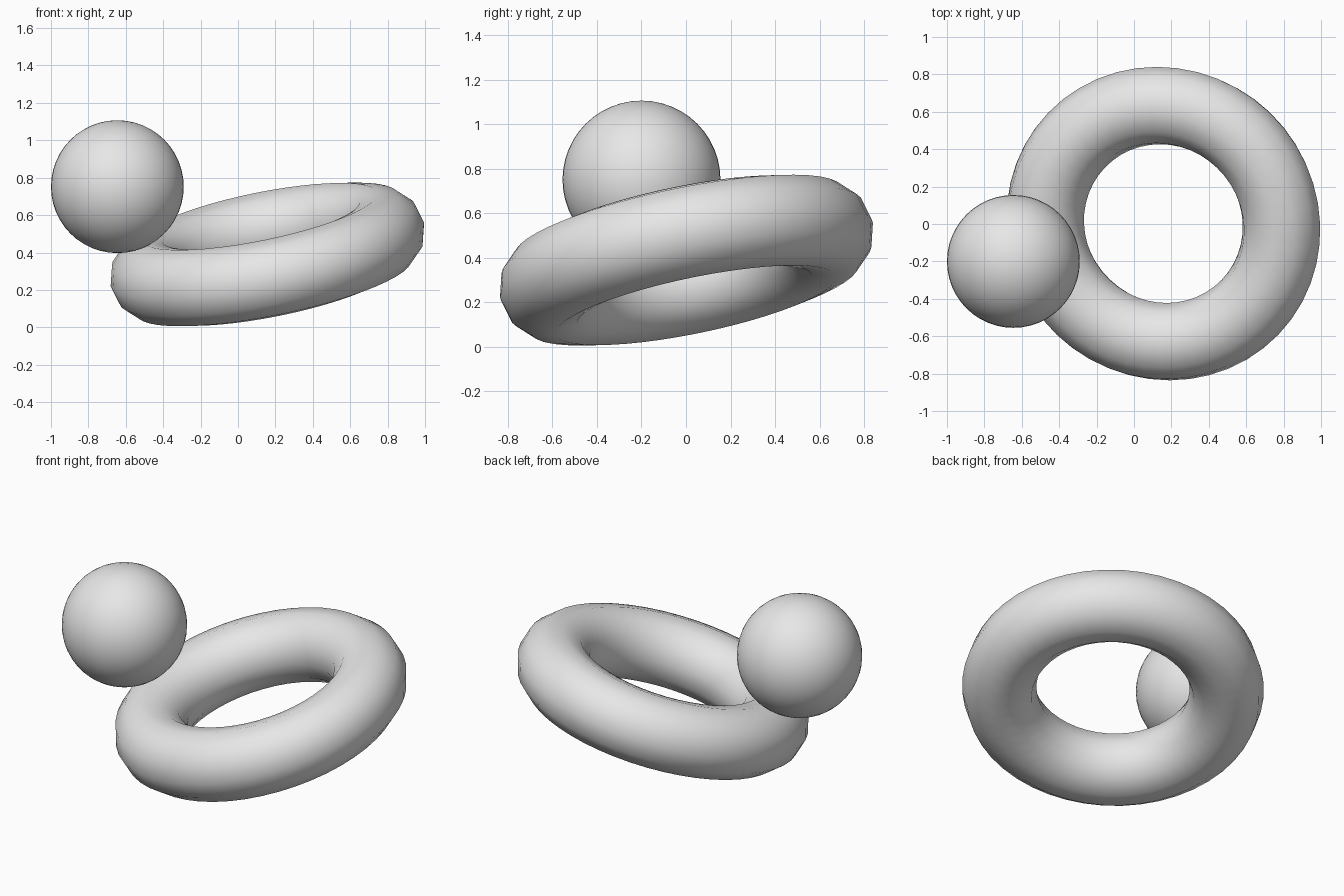
import bpy

if "Cube" in bpy.data.objects:
    bpy.data.objects.remove(bpy.data.objects["Cube"])

# One plain grey for both parts
grey = bpy.data.materials.new("plain_grey")
grey.diffuse_color = (0.8, 0.8, 0.8, 1.0)
grey.use_nodes = True
grey.node_tree.nodes["Principled BSDF"].inputs["Base Color"].default_value = grey.diffuse_color


def finish(name):
    ob = bpy.context.object
    ob.name = name
    ob.data.materials.append(grey)
    bpy.ops.object.shade_smooth()
    return ob


# Tilted ring, rising towards the back right
bpy.ops.mesh.primitive_torus_add(
    major_segments=48, minor_segments=12,
    major_radius=0.644, minor_radius=0.211,
    location=(0.157, 0.002, 0.39), rotation=(0.2, -0.2, 0))
finish("ring")

# Ball hovering over the low left side of the ring
bpy.ops.mesh.primitive_uv_sphere_add(
    segments=48, ring_count=24, radius=0.355,
    location=(-0.645, -0.2, 0.752))
finish("ball")
